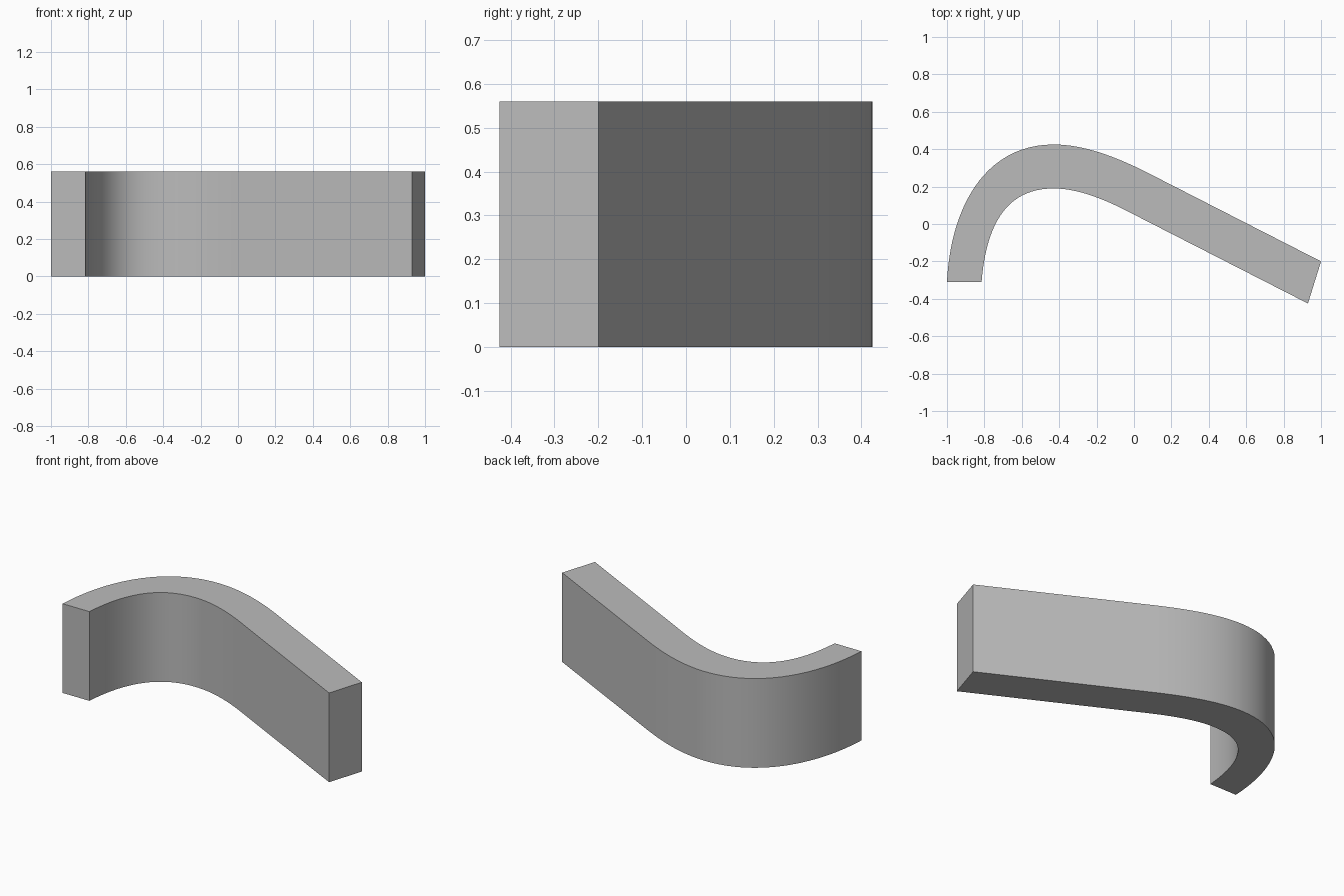
import bpy
import bmesh
from mathutils import Vector
from mathutils.geometry import interpolate_bezier

if "Cube" in bpy.data.objects:
    bpy.data.objects.remove(bpy.data.objects["Cube"], do_unlink=True)

HEIGHT = 0.56
STEPS = 24

grey = bpy.data.materials.new("plain grey")
grey.use_nodes = True
grey.diffuse_color = (0.5, 0.5, 0.5, 1)
grey.node_tree.nodes["Principled BSDF"].inputs["Base Color"].default_value = grey.diffuse_color


def edge_curve(segments, end):
    """Chain cubic segments, then finish with a straight run to the end."""
    points = []
    for seg in segments:
        points += interpolate_bezier(*[Vector((x, y, 0)) for x, y in seg], STEPS)[:-1]
    points.append(Vector((*segments[-1][-1], 0)))
    points.append(Vector((*end, 0)))
    return points


# Outer and inner edges of the hooked bar
outer = edge_curve([
    [(-1, -0.31), (-0.98, 0.10), (-0.79, 0.425), (-0.43, 0.425)],
    [(-0.43, 0.425), (-0.26, 0.425), (-0.08, 0.353), (0.1, 0.26)],
], (1, -0.2))
inner = edge_curve([
    [(-0.815, -0.31), (-0.79, 0), (-0.68, 0.19), (-0.43, 0.19)],
    [(-0.43, 0.19), (-0.28, 0.19), (-0.12, 0.115), (0.04, 0.03)],
], (0.93, -0.425))

# Strip of quads between the edges, raised to full height
bm = bmesh.new()
rows = [[bm.verts.new(p) for p in pair] for pair in zip(outer, inner)]
for (a, b), (c, d) in zip(rows, rows[1:]):
    bm.faces.new((a, b, d, c))
raised = bmesh.ops.extrude_face_region(bm, geom=bm.faces[:])["geom"]
bmesh.ops.translate(bm, vec=(0, 0, HEIGHT),
                    verts=[g for g in raised if isinstance(g, bmesh.types.BMVert)])
bmesh.ops.recalc_face_normals(bm, faces=bm.faces[:])

mesh = bpy.data.meshes.new("hooked_bar")
bm.to_mesh(mesh)
bm.free()
mesh.materials.append(grey)
bar = bpy.data.objects.new("hooked_bar", mesh)
bpy.context.collection.objects.link(bar)

# Smooth along the bend, sharp at the rims and ends
bpy.ops.object.select_all(action='DESELECT')
bar.select_set(True)
bpy.context.view_layer.objects.active = bar
bpy.ops.object.shade_smooth_by_angle(angle=0.5)
